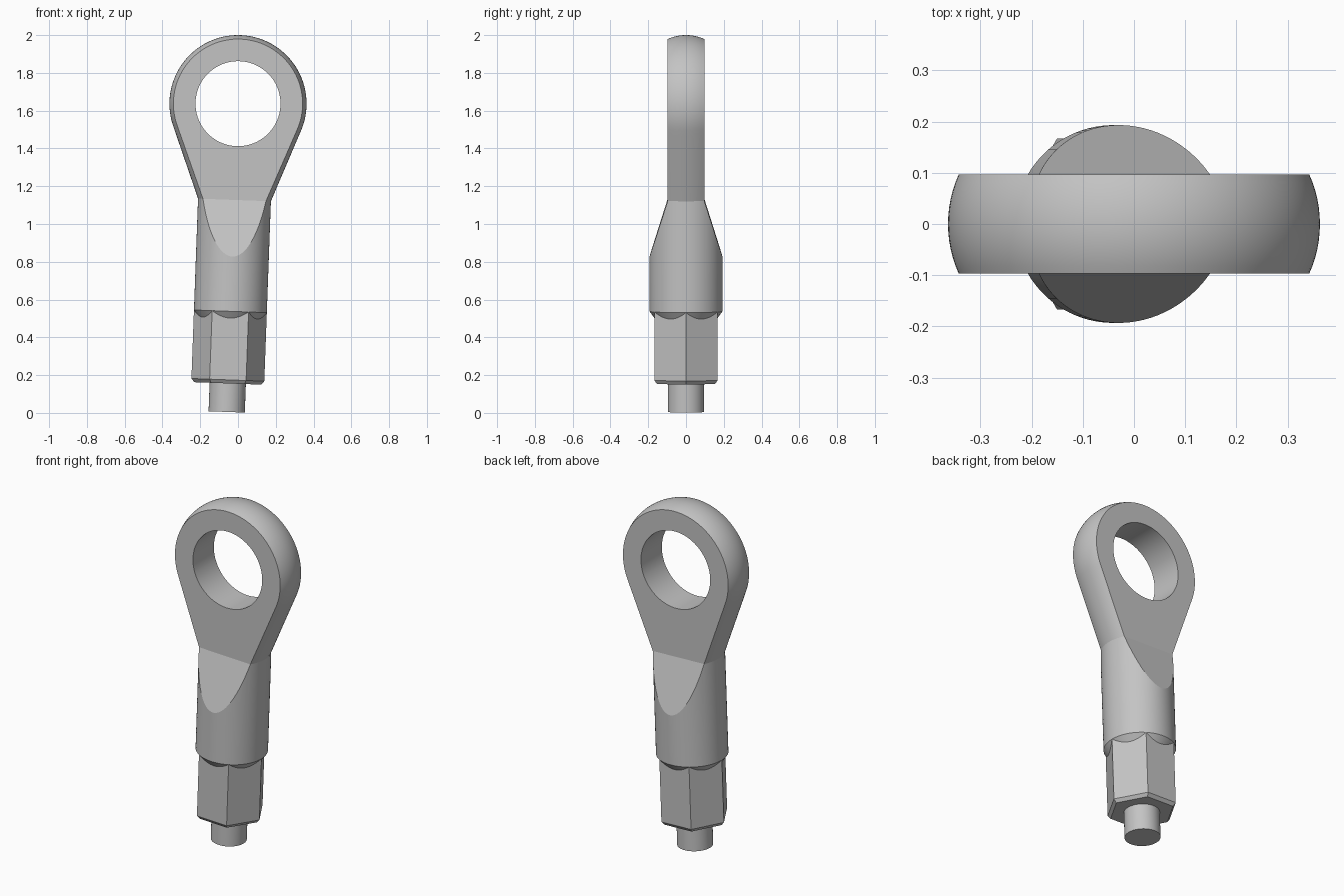
import bpy
import bmesh
import math
from mathutils import Matrix, Vector

cube = bpy.data.objects.get("Cube")
if cube:
    bpy.data.objects.remove(cube, do_unlink=True)

# One grey metal
metal = bpy.data.materials.new("grey metal")
metal.use_nodes = True
GREY = (0.55, 0.55, 0.55, 1)
metal.diffuse_color = GREY
metal.node_tree.nodes["Principled BSDF"].inputs["Base Color"].default_value = GREY

# Local frame: eye centre at the origin, shank along -z, leaning slightly
PLACE = Matrix.Translation((0, 0, 1.637)) @ Matrix.Rotation(math.radians(2.1), 4, "Y")
HALF = 0.097      # half thickness of the eye
EYE_R = 0.363     # outer radius of the eye
HOLE_R = 0.225
CROWN_R = 0.235   # curvature of the crowned rim
SHANK_R = 0.193
NECK = 0.51       # distance from eye centre to shank


def finish(bm, name):
    bmesh.ops.recalc_face_normals(bm, faces=bm.faces)
    mesh = bpy.data.meshes.new(name)
    bm.to_mesh(mesh)
    bm.free()
    mesh.materials.append(metal)
    obj = bpy.data.objects.new(name, mesh)
    bpy.context.collection.objects.link(obj)
    obj.matrix_world = PLACE
    bpy.ops.object.select_all(action="DESELECT")
    obj.select_set(True)
    bpy.context.view_layer.objects.active = obj
    bpy.ops.object.shade_smooth_by_angle(angle=math.radians(14))
    return obj


def lathe(profile, sides):
    """Capped solid from (radius, distance below the eye) pairs."""
    bm = bmesh.new()
    rings = []
    for r, d in profile:
        rings.append([bm.verts.new((r * math.cos(math.tau * i / sides),
                                    r * math.sin(math.tau * i / sides), -d))
                      for i in range(sides)])
    for a, b in zip(rings, rings[1:]):
        for i in range(sides):
            k = (i + 1) % sides
            bm.faces.new((a[i], a[k], b[k], b[i]))
    bm.faces.new(rings[0])
    bm.faces.new(rings[-1])
    bmesh.ops.recalc_face_normals(bm, faces=bm.faces)
    return bm


ARC, SIDE, BASE = 72, 12, 8


def teardrop(y):
    """Eye outline at depth y: corner, side, arc, side, corner, base."""
    r = EYE_R - CROWN_R + math.sqrt(CROWN_R ** 2 - y * y)
    w = math.sqrt(SHANK_R ** 2 - y * y)
    t = math.atan2(w, NECK) + math.acos(r / math.hypot(w, NECK))
    corner = Vector((w, y, -NECK))
    tangent = Vector((r * math.sin(t), y, -r * math.cos(t)))
    mirror = Vector((-1, 1, 1))
    side = [corner.lerp(tangent, i / SIDE) for i in range(SIDE)]
    pts = list(side)
    for i in range(ARC + 1):
        a = t + (math.tau - 2 * t) * i / ARC
        pts.append(Vector((r * math.sin(a), y, -r * math.cos(a))))
    pts += [p * mirror for p in reversed(side)]
    pts += [(corner * mirror).lerp(corner, i / BASE) for i in range(1, BASE)]
    return pts


# Eye: crowned teardrop with a round bore, open where it meets the shank
bm = bmesh.new()
LAYERS = 12
limit = math.asin(HALF / CROWN_R)
layers = []
for j in range(LAYERS + 1):
    y = CROWN_R * math.sin(limit * (2 * j / LAYERS - 1))
    layers.append([bm.verts.new(p) for p in teardrop(y)])
count = len(layers[0])
rim = 2 * SIDE + ARC
for a, b in zip(layers, layers[1:]):
    for i in range(rim):
        bm.faces.new((a[i], a[i + 1], b[i + 1], b[i]))
bores = []
for layer in (layers[0], layers[-1]):
    bore = []
    for v in layer:
        n = Vector((v.co.x, 0, v.co.z)).normalized() * HOLE_R
        bore.append(bm.verts.new((n.x, v.co.y, n.z)))
    bores.append(bore)
    for i in range(count):
        k = (i + 1) % count
        bm.faces.new((layer[i], layer[k], bore[k], bore[i]))
for i in range(count):
    k = (i + 1) % count
    bm.faces.new((bores[0][i], bores[0][k], bores[1][k], bores[1][i]))
finish(bm, "eye")

# Shank: round bar with a conical lower end, wedged towards the eye
bm = lathe([(SHANK_R, NECK), (SHANK_R, 1.1), (0.167, 1.136)], 96)
for s in (-1, 1):
    normal = Vector((0, s * 0.3, SHANK_R - HALF)).normalized()
    cut = bmesh.ops.bisect_plane(
        bm, geom=bm.verts[:] + bm.edges[:] + bm.faces[:], dist=1e-6,
        plane_co=(0, s * HALF, -NECK), plane_no=normal, clear_outer=True)
    edges = [e for e in cut["geom_cut"]
             if isinstance(e, bmesh.types.BMEdge) and e.is_boundary]
    bmesh.ops.edgeloop_fill(bm, edges=edges)
bm.normal_update()
top = [f for f in bm.faces if abs(f.normal.z) > 0.99 and f.calc_center_median().z > -NECK - 0.01]
bmesh.ops.delete(bm, geom=top, context="FACES_ONLY")
finish(bm, "shank")

# Hexagonal wrench section and round pin
finish(lathe([(SHANK_R, 1.1), (SHANK_R, 1.463), (0.177, 1.482)], 6), "hex_section")
finish(lathe([(0.096, 1.475), (0.096, 1.633)], 64), "pin")
